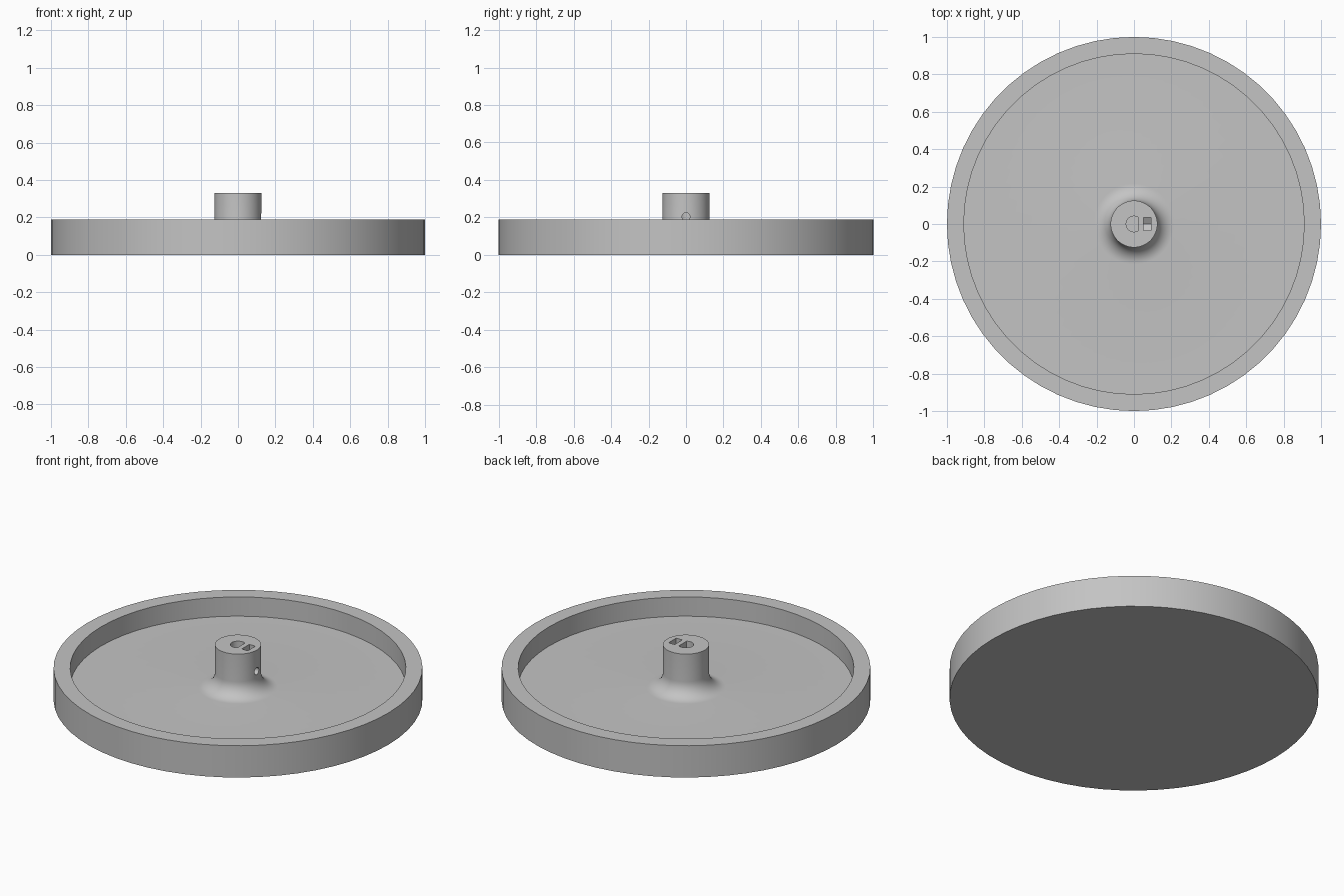
import bpy, bmesh
from math import pi, sin, cos, acos
from mathutils import Matrix, Vector

if "Cube" in bpy.data.objects:
    bpy.data.objects.remove(bpy.data.objects["Cube"])

RIM_R, RIM_H, INNER_R, FLOOR = 1.0, 0.19, 0.91, 0.075
HUB_R, HUB_H, FILLET = 0.125, 0.33, 0.09
SCREW_Z, SCREW_R = 0.204, 0.021
SEGMENTS = 60

grey = bpy.data.materials.new("plain grey")
grey.use_nodes = True
colour = (0.55, 0.55, 0.55, 1)
grey.diffuse_color = colour
grey.node_tree.nodes["Principled BSDF"].inputs["Base Color"].default_value = colour


def make_object(name, bm):
    bmesh.ops.recalc_face_normals(bm, faces=bm.faces)
    mesh = bpy.data.meshes.new(name)
    bm.to_mesh(mesh)
    bm.free()
    mesh.materials.append(grey)
    obj = bpy.data.objects.new(name, mesh)
    bpy.context.collection.objects.link(obj)
    return obj


def prism(name, points, direction):
    """Closed prism from a flat outline swept along a direction."""
    bm = bmesh.new()
    base = bm.faces.new([bm.verts.new(p) for p in points])
    swept = bmesh.ops.extrude_face_region(bm, geom=[base], use_keep_orig=True)
    top = [v for v in swept["geom"] if isinstance(v, bmesh.types.BMVert)]
    bmesh.ops.translate(bm, verts=top, vec=direction)
    return make_object(name, bm)


# Wheel body: lathed section of dish, rim, fillet and hub
fillet = [(HUB_R + FILLET * (1 - sin(a)), FLOOR + FILLET * (1 - cos(a)))
          for a in (i * pi / 20 for i in range(11))]
section = [(0, 0), (RIM_R, 0), (RIM_R, RIM_H), (INNER_R, RIM_H), (INNER_R, FLOOR),
           *fillet, (HUB_R, HUB_H), (0, HUB_H)]
bm = bmesh.new()
verts = [bm.verts.new((r, 0, z)) for r, z in section]
edges = [bm.edges.new(pair) for pair in zip(verts, verts[1:])]
bmesh.ops.spin(bm, geom=verts + edges, cent=(0, 0, 0), axis=(0, 0, 1),
               angle=2 * pi, steps=SEGMENTS, use_merge=True)
bmesh.ops.remove_doubles(bm, verts=bm.verts, dist=0.0001)
# Merge the fans on the hub top and underside into single flat caps
bmesh.ops.dissolve_limit(bm, angle_limit=0.001, verts=bm.verts,
                         edges=[e for e in bm.edges
                                if any(v.co.xy.length < 0.001 for v in e.verts)])
wheel = make_object("wheel", bm)

# D-shaped shaft bore, its flat facing the screw
bore_r, flat_x = 0.042, 0.021
start = acos(flat_x / bore_r)
angles = [start + (2 * pi - 2 * start) * i / 24 for i in range(25)]
bore = prism("shaft_bore_cutter",
             [(bore_r * cos(a), bore_r * sin(a), FLOOR) for a in angles], (0, 0, 0.4))

# Nut slot with a pointed floor, open at the hub top
nut_w = 0.036
nut_r = nut_w / cos(pi / 6)
slot = prism("nut_slot_cutter",
             [(0.05, y, z) for y, z in ((-nut_w, 0.4), (-nut_w, SCREW_Z - nut_r / 2),
                                        (0, SCREW_Z - nut_r),
                                        (nut_w, SCREW_Z - nut_r / 2), (nut_w, 0.4))],
             (0.04, 0, 0))

# Set screw hole from the hub side into the bore
screw = prism("screw_hole_cutter",
              [(0.005, SCREW_R * cos(i * pi / 12), SCREW_Z + SCREW_R * sin(i * pi / 12))
               for i in range(24)], (0.2, 0, 0))

bpy.context.view_layer.objects.active = wheel
for cutter in (bore, slot, screw):
    cutter.hide_render = True
    mod = wheel.modifiers.new(cutter.name, 'BOOLEAN')
    mod.operation, mod.solver, mod.object = 'DIFFERENCE', 'EXACT', cutter
    bpy.ops.object.modifier_apply(modifier=mod.name)
    bpy.data.objects.remove(cutter)

bpy.ops.object.select_all(action='DESELECT')
wheel.select_set(True)
bpy.ops.object.shade_smooth_by_angle(angle=pi / 6)
